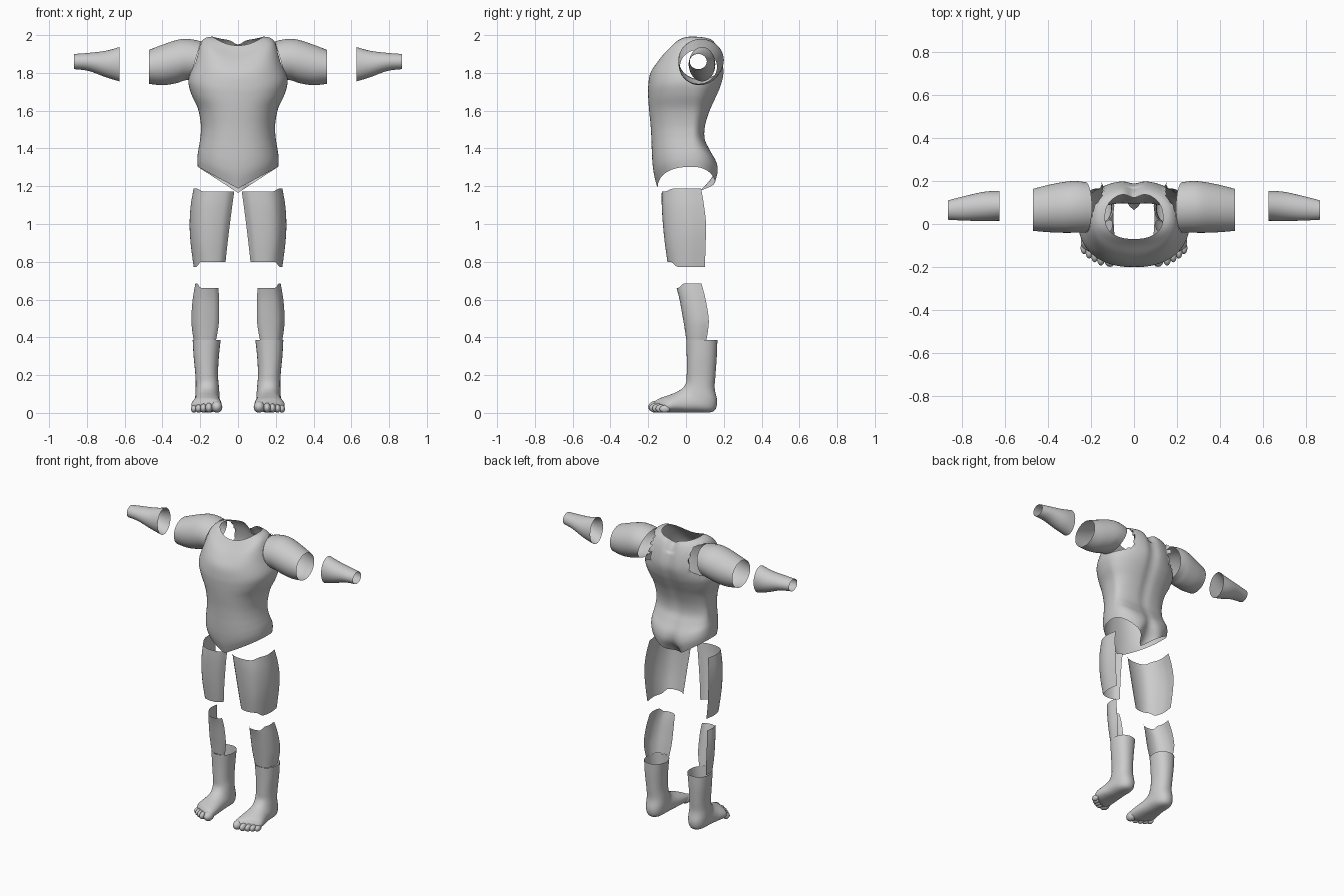
import bpy, bmesh, math

if "Cube" in bpy.data.objects:
    bpy.data.objects.remove(bpy.data.objects["Cube"])

grey = bpy.data.materials.new("light_grey")
grey.diffuse_color = (0.6, 0.6, 0.6, 1)
grey.use_nodes = True
grey.node_tree.nodes["Principled BSDF"].inputs["Base Color"].default_value = grey.diffuse_color


def smooth_rows(rows, n):
    """Catmull-Rom interpolation of tuples, n steps per span."""
    out = []
    for i in range(len(rows) - 1):
        p0, p1 = rows[max(i - 1, 0)], rows[i]
        p2, p3 = rows[i + 1], rows[min(i + 2, len(rows) - 1)]
        for k in range(n):
            t = k / n
            out.append(tuple(
                0.5 * (2 * b + (c - a) * t + (2 * a - 5 * b + 4 * c - d) * t * t
                       + (3 * b - a - 3 * c + d) * t ** 3)
                for a, b, c, d in zip(p0, p1, p2, p3)))
    out.append(tuple(rows[-1]))
    return out


def loft(sections, closed=True, flip=False, cap_end=False):
    bm = bmesh.new()
    rings = [[bm.verts.new(p) for p in s] for s in sections]
    n = len(rings[0])
    for a, b in zip(rings, rings[1:]):
        for j in range(n if closed else n - 1):
            k = (j + 1) % n
            quad = [a[j], a[k], b[k], b[j]]
            bm.faces.new(quad[::-1] if flip else quad)
    if cap_end:
        bm.faces.new(rings[-1][::-1] if flip else rings[-1])
    return bm


def finish(name, bm, mirror=True):
    me = bpy.data.meshes.new(name)
    bm.to_mesh(me)
    bm.free()
    me.materials.append(grey)
    for p in me.polygons:
        p.use_smooth = True
    ob = bpy.data.objects.new(name, me)
    bpy.context.collection.objects.link(ob)
    if mirror:
        ob.modifiers.new("other_side", 'MIRROR').use_mirror_merge = False
    return ob


def spow(v, e):
    return math.copysign(abs(v) ** e, v)


def bump(x, width):
    return math.exp(-(x / width) ** 2)


# Torso: half width, front y, back y, front z, side z, back z, rim power, groove, tail
torso_rows = [
    (.135, -.070, .145, 1.945, 1.992, 1.972, 2, .022, 0),
    (.172, -.100, .168, 1.910, 1.985, 1.940, 2, .018, 0),
    (.203, -.148, .190, 1.860, 1.950, 1.880, 2, .014, 0),
    (.232, -.188, .202, 1.800, 1.860, 1.800, 2, .014, 0),
    (.262, -.200, .186, 1.730, 1.765, 1.730, 2, .014, 0),
    (.248, -.200, .160, 1.670, 1.690, 1.670, 2, .012, 0),
    (.212, -.195, .128, 1.600, 1.610, 1.600, 2, .010, 0),
    (.197, -.187, .103, 1.520, 1.530, 1.520, 2, .008, 0),
    (.198, -.183, .101, 1.450, 1.470, 1.450, 2, .006, 0),
    (.205, -.181, .128, 1.390, 1.420, 1.390, 2, .006, 0),
    (.212, -.177, .164, 1.320, 1.380, 1.320, 1.6, .012, 0),
    (.215, -.168, .175, 1.255, 1.340, 1.250, 1.2, .016, .02),
    (.213, -.150, .165, 1.188, 1.303, 1.165, 1.0, .010, .09),
]
N = 96
sections = []
for w, yf, yb, zf, zs, zb, p, groove, tail in smooth_rows(torso_rows, 5):
    ring = []
    for j in range(N):
        a = 2 * math.pi * j / N
        x = w * spow(math.cos(a), .86)
        s = spow(math.sin(a), .86)
        yc = .03
        back = s > 0
        y = yc + s * ((yb - yc) if back else (yc - yf))
        end = zb if back else zf
        z = end + (zs - end) * abs(x / w) ** p
        if back:
            y -= s * (groove * bump(x, .035) + tail * bump(x, .05))
            if z > 1.9:
                z -= groove * bump(x, .03)
        ring.append((x, y, z))
    sections.append(ring)
torso = loft(sections, flip=True)

# Arm openings, trimmed to a clean ellipse
AY, AZ, RY, RZ = .078, 1.866, .116, .100
holes = [f for f in torso.faces if abs(f.calc_center_median().x) > .15 and
         ((f.calc_center_median().y - AY) / RY) ** 2
         + ((f.calc_center_median().z - AZ) / RZ) ** 2 < 1]
bmesh.ops.delete(torso, geom=holes, context='FACES')
for v in torso.verts:
    if v.is_boundary and abs(v.co.x) > .15 and 1.7 < v.co.z < 1.985:
        dy, dz = (v.co.y - AY) / RY, (v.co.z - AZ) / RZ
        r = math.hypot(dy, dz)
        if .6 < r < 1.5:
            v.co.y, v.co.z = AY + RY * dy / r, AZ + RZ * dz / r
finish("torso_shell", torso, mirror=False)


# Arm tubes: x, x tilt, y centre, y radius, z centre, z radius
def tube_x(name, rows, n=48):
    secs = []
    for x, tilt, yc, ry, zc, rz in smooth_rows(rows, 5):
        secs.append([(x - tilt * math.sin(2 * math.pi * j / n),
                      yc + ry * math.cos(2 * math.pi * j / n),
                      zc + rz * math.sin(2 * math.pi * j / n)) for j in range(n)])
    finish(name, loft(secs))


tube_x("upper_arm_sleeve", [
    (.226, .030, .078, .117, 1.866, .101),
    (.270, .020, .080, .120, 1.868, .110),
    (.320, .008, .078, .119, 1.861, .116),
    (.400, .000, .072, .110, 1.842, .107),
    (.470, .000, .066, .098, 1.832, .090)])
tube_x("forearm_sleeve", [
    (.627, .000, .085, .070, 1.846, .091),
    (.700, .000, .082, .068, 1.847, .070),
    (.790, .000, .073, .057, 1.858, .048),
    (.868, .000, .065, .045, 1.860, .040)])

# Leg plates wrap the front and outer side only
profile = smooth_rows([(0, .18), (.17, .04), (.48, 0), (.75, .08),
                       (.93, .32), (1, .62), (.95, 1)], 6)


def leg_plate(name, rows):
    """Rows: z, inner x, outer x, front y, back y, outer edge z offset."""
    secs = []
    for z, x0, x1, y0, y1, dz in smooth_rows(rows, 5):
        ring = []
        for j, (u, v) in enumerate(profile):
            t = min(max((j / (len(profile) - 1) - .5) / .15, 0), 1)
            ring.append((x0 + u * (x1 - x0), y0 + v * (y1 - y0),
                         z + dz * t * t * (3 - 2 * t)))
        secs.append(ring)
    finish(name, loft(secs, closed=False, flip=True))


leg_plate("thigh_plate", [
    (1.172, .020, .235, -.128, .080, .015),
    (1.100, .030, .250, -.128, .095, 0),
    (1.000, .043, .256, -.122, .106, 0),
    (.900, .055, .251, -.112, .104, 0),
    (.800, .066, .235, -.098, .100, -.027)])
leg_plate("shin_plate", [
    (.662, .104, .226, -.050, .082, .022),
    (.600, .100, .240, -.034, .104, 0),
    (.500, .100, .247, -.016, .120, 0),
    (.440, .106, .243, -.006, .117, 0),
    (.387, .116, .235, .002, .108, 0)])

# Boot: front y, front z, back y, back z, centre x, half width, toe shear
boot_rows = [
    (.002, .385, .166, .385, .166, .074, 0),
    (.004, .300, .163, .300, .168, .067, 0),
    (.004, .210, .156, .200, .166, .060, 0),
    (.002, .165, .152, .130, .163, .061, 0),
    (-.012, .138, .165, .055, .162, .064, 0),
    (-.030, .122, .140, .006, .162, .066, 0),
    (-.055, .108, .040, .002, .163, .069, .05),
    (-.095, .092, -.045, .003, .165, .077, .25),
    (-.130, .077, -.110, .003, .167, .080, .45),
    (-.152, .055, -.146, .010, .167, .074, .55),
]
secs = []
for y0, z0, y1, z1, xc, hw, shear in smooth_rows(boot_rows, 5):
    ring = []
    for j in range(40):
        a = 2 * math.pi * j / 40
        dx, t = hw * spow(math.cos(a), .9), .5 + .5 * spow(math.sin(a), .9)
        ring.append((xc + dx, y0 + t * (y1 - y0) + dx * shear, z0 + t * (z1 - z0)))
    secs.append(ring)
boot = loft(secs, flip=True, cap_end=True)

# Five toes: x, y, width radius, length radius, height radius
for x, y, rx, ry, rz in [(.112, -.160, .029, .040, .031), (.154, -.158, .019, .036, .026),
                         (.183, -.145, .017, .034, .024), (.209, -.130, .017, .031, .022),
                         (.233, -.112, .016, .028, .020)]:
    toe = bmesh.ops.create_uvsphere(boot, u_segments=16, v_segments=10, radius=1)
    for v in toe["verts"]:
        v.co = (x + v.co.x * rx, y + v.co.y * ry, rz + .001 + v.co.z * rz)
finish("barefoot_boot", boot)
